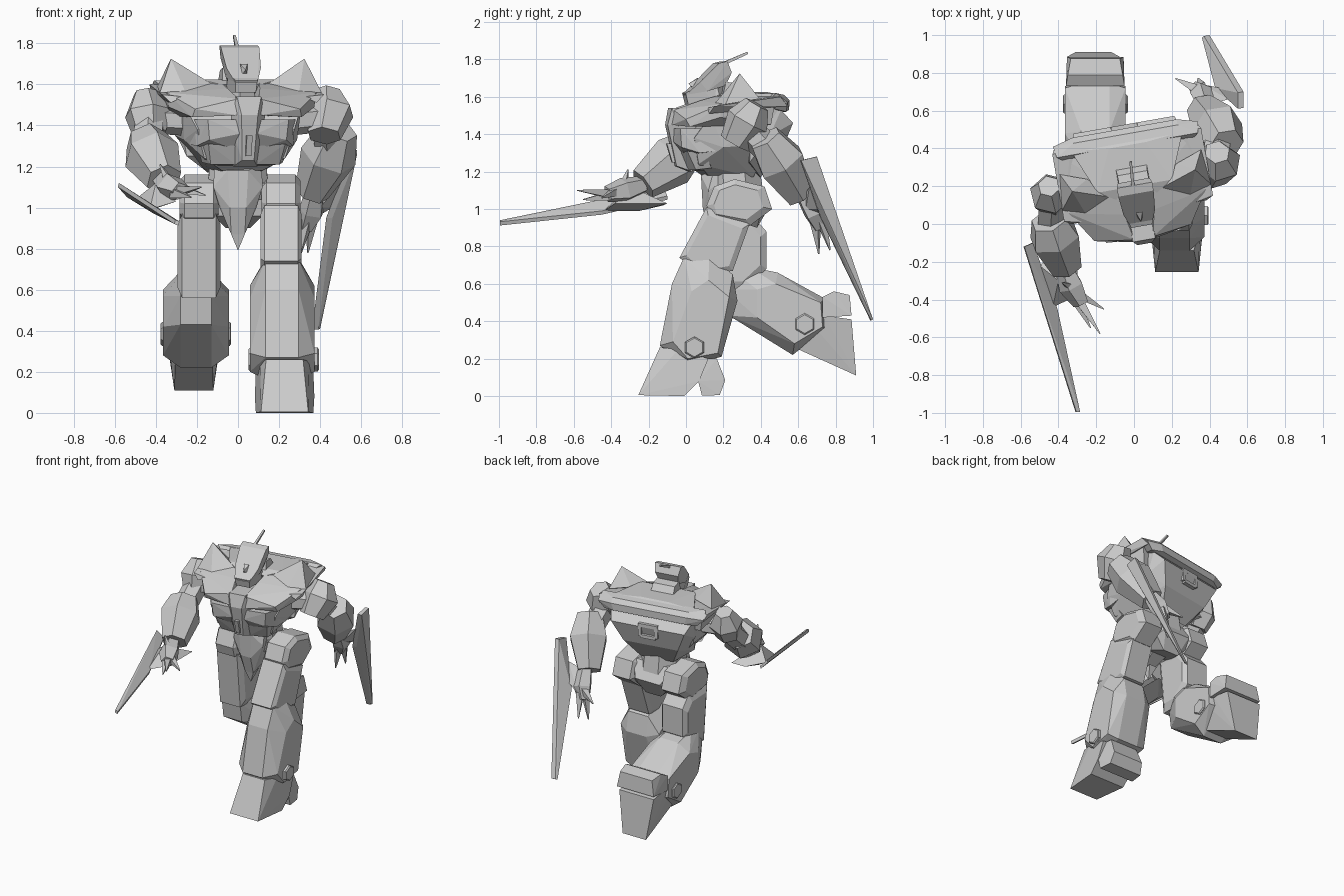
import bpy, bmesh, math
from mathutils import Vector, Matrix

grey = bpy.data.materials.new("armour_grey")
grey.diffuse_color = (0.6, 0.6, 0.6, 1)

# The upper body is turned about a vertical axis
PIVOT = Vector((0, 0.22, 0))
TURN = Matrix.Translation(PIVOT) @ Matrix.Rotation(math.radians(10), 4, 'Z') @ Matrix.Translation(-PIVOT)


def hull(name, pts, turned=False):
    """Faceted solid wrapped around a few corner points."""
    bm = bmesh.new()
    for p in pts:
        bm.verts.new(TURN @ Vector(p) if turned else Vector(p))
    bmesh.ops.convex_hull(bm, input=bm.verts[:])
    bmesh.ops.delete(bm, geom=[v for v in bm.verts if not v.link_faces], context='VERTS')
    bmesh.ops.dissolve_limit(bm, angle_limit=math.radians(2), verts=bm.verts[:], edges=bm.edges[:])
    bmesh.ops.recalc_face_normals(bm, faces=bm.faces[:])
    me = bpy.data.meshes.new(name)
    bm.to_mesh(me)
    bm.free()
    me.materials.append(grey)
    ob = bpy.data.objects.new(name, me)
    bpy.context.collection.objects.link(ob)
    return ob


def mirrored(pts):
    return pts + [(-x, y, z) for x, y, z in pts]


def both(name, pts):
    """Left and right copies on the turned upper body."""
    hull(name + "_left", pts, True)
    hull(name + "_right", [(-x, y, z) for x, y, z in pts], True)


def limb(name, stations, sides=6):
    """Rings (x, y, z, radius) strung along an axis."""
    a, b = Vector(stations[0][:3]), Vector(stations[-1][:3])
    q = (b - a).to_track_quat('Z', 'Y')
    pts = []
    for x, y, z, r in stations:
        for i in range(sides):
            t = math.tau * (i + 0.5) / sides
            pts.append(Vector((x, y, z)) + q @ Vector((r * math.cos(t), r * math.sin(t), 0)))
    return hull(name, pts)


def slab(name, profile, flank, cx, inner, outer):
    """Side profile (y, z) widened along x to a smaller flank profile (or a scale)."""
    if not isinstance(flank, list):
        my = sum(p[0] for p in profile) / len(profile)
        mz = sum(p[1] for p in profile) / len(profile)
        flank = [(my + (y - my) * flank, mz + (z - mz) * flank) for y, z in profile]
    return hull(name, [(cx + s * w, y, z) for s in (-1, 1) for w, ring in ((inner, profile), (outer, flank))
                       for y, z in ring])


def claw(name, base, tip, r):
    limb(name, [(*base, r), (*tip, 0.004)], 4)


# Torso
hull("torso_core", mirrored([(0.2, 0.03, 1.24), (0.13, 0.34, 1.17), (0.1, 0.1, 1.18), (0.24, 0, 1.38),
     (0.28, 0.15, 1.33), (0.28, 0.4, 1.35), (0.29, 0.08, 1.5), (0.3, 0.45, 1.55)]), True)
both("chest_plate", [(0.04, -0.08, 1.43), (0.2, -0.07, 1.43), (0.25, 0.03, 1.43), (0.04, -0.08, 1.36),
     (0.19, -0.06, 1.33), (0.24, 0.03, 1.3), (0.05, -0.02, 1.28), (0.05, 0.1, 1.43), (0.26, 0.12, 1.31)])
both("rib_plate", [(0.05, -0.04, 1.3), (0.19, -0.03, 1.31), (0.23, 0.06, 1.3), (0.05, 0, 1.21),
     (0.17, 0.02, 1.21), (0.2, 0.1, 1.22), (0.06, 0.14, 1.2)])
both("upper_chest", [(0.05, -0.08, 1.53), (0.26, -0.05, 1.48), (0.27, -0.03, 1.44), (0.06, -0.09, 1.45),
     (0.36, 0.12, 1.49), (0.37, 0.12, 1.56), (0.08, 0.06, 1.58), (0.36, 0.42, 1.59), (0.16, 0.42, 1.62),
     (0.1, 0.2, 1.62), (0.05, 0.4, 1.45), (0.33, 0.4, 1.45)])
hull("chest_keel", mirrored([(0.06, -0.09, 1.54), (0.085, -0.06, 1.45), (0.04, -0.11, 1.45),
     (0.03, -0.06, 1.23), (0.06, 0.02, 1.2), (0.065, -0.05, 1.34), (0.06, 0.1, 1.54)]), True)
hull("keel_slot", mirrored([(0.014, -0.11, 1.35), (0.014, -0.08, 1.25), (0.014, -0.05, 1.25), (0.014, -0.05, 1.35)]), True)
hull("top_deck", mirrored([(0.1, 0.14, 1.6), (0.2, 0.2, 1.625), (0.3, 0.44, 1.615), (0.1, 0.42, 1.625),
     (0.2, 0.2, 1.5), (0.2, 0.45, 1.5)]), True)
hull("neck_collar", mirrored([(0.085, 0.18, 1.6), (0.08, 0.2, 1.68), (0.08, 0.27, 1.67), (0.085, 0.33, 1.58)]), True)
# Upright fins on the shoulders
both("shoulder_spike", [(0.4, 0.14, 1.56), (0.33, 0.23, 1.725), (0.12, 0.16, 1.59), (0.28, 0.1, 1.56),
     (0.38, 0.33, 1.59), (0.24, 0.28, 1.61)])
both("shoulder_rim", [(0.36, 0.06, 1.51), (0.4, 0.08, 1.55), (0.4, 0.44, 1.6), (0.38, 0.48, 1.55),
     (0.3, 0.06, 1.54), (0.3, 0.46, 1.61)])
hull("back_beam", mirrored([(0.38, 0.42, 1.62), (0.39, 0.48, 1.57), (0.34, 0.48, 1.52), (0.28, 0.48, 1.61),
     (0.28, 0.51, 1.58), (0.26, 0.51, 1.53), (0.3, 0.36, 1.55)]), True)
hull("back_pack", mirrored([(0.3, 0.46, 1.53), (0.27, 0.53, 1.46), (0.2, 0.48, 1.31), (0.12, 0.38, 1.17),
     (0.28, 0.3, 1.5), (0.24, 0.3, 1.25), (0.29, 0.4, 1.39)]), True)
# Vent frame on the back
for i, (x, z, w, h) in enumerate([(0, 1.47, 0.07, 0.012), (0, 1.39, 0.055, 0.012), (-0.06, 1.43, 0.012, 0.04), (0.06, 1.43, 0.012, 0.04)]):
    hull("vent_bar_%d" % i, [(x + a * w, y, z + b * h) for a in (-1, 1) for b in (-1, 1) for y in (0.48, 0.53)], True)

# Head
limb("neck", [(0.01, 0.16, 1.5, 0.09), (0.01, 0.13, 1.66, 0.07)])
hull("helmet", mirrored([(0.095, 0.16, 1.78), (0.095, 0.205, 1.79), (0.085, 0.23, 1.73), (0.085, 0.06, 1.68),
     (0.055, -0.015, 1.61), (0.08, 0.1, 1.63), (0.07, 0.2, 1.66)]), True)
hull("jaw", mirrored([(0.055, -0.015, 1.62), (0.05, 0.0, 1.56), (0.075, 0.06, 1.66), (0.075, 0.14, 1.56),
     (0.06, 0.15, 1.66)]), True)
hull("nose_ridge", [(0.018, 0.06, 1.7), (-0.018, 0.06, 1.7), (0, 0.01, 1.67), (0.012, 0.03, 1.65), (-0.012, 0.03, 1.65)], True)
limb("antenna", [(0.0, 0.15, 1.755, 0.014), (-0.018, 0.33, 1.835, 0.009)], 4)

# Waist and pelvis
limb("waist", [(0, 0.25, 1.24, 0.15), (0, 0.27, 1.05, 0.16)], 8)
hull("pelvis", mirrored([(0.14, 0.17, 1.12), (0.16, 0.38, 1.13), (0.1, 0.45, 1.02), (0.12, 0.2, 0.96),
     (0.06, 0.38, 0.9), (0.14, 0.4, 0.98)]))
hull("crotch_plate", mirrored([(0.115, 0.15, 1.21), (0.12, 0.12, 1.1), (0.09, 0.14, 1.0), (0.033, 0.13, 0.87),
     (0.05, 0.08, 1.18), (0.1, 0.3, 1.21), (0.06, 0.28, 0.95), (0.04, 0.09, 1.0)]))
hull("crotch_tip", mirrored([(0.033, 0.13, 0.87), (0.03, 0.2, 0.88)]) + [(0, 0.15, 0.79)])

# Hip joints
for side, cx in (("left", 0.21), ("right", -0.19)):
    slab("hip_" + side, [(0.11, 1.02), (0.15, 1.12), (0.26, 1.16), (0.42, 1.12), (0.46, 1.0), (0.34, 0.91),
         (0.13, 0.95)], 0.75, cx, 0.07, 0.095)

# Forward leg
LX = 0.215
slab("thigh_left", [(0.11, 1.01), (0.34, 0.92), (0.25, 0.67), (0.08, 0.64), (-0.035, 0.74)], 0.8, LX - 0.005, 0.082, 0.1)
slab("shin_left", [(-0.01, 0.745), (0.125, 0.755), (0.25, 0.65), (0.275, 0.51), (0.19, 0.21), (0, 0.165),
     (-0.14, 0.27), (-0.075, 0.6)],
     [(0.03, 0.56), (0.12, 0.62), (0.23, 0.53), (0.17, 0.23), (0.01, 0.2), (-0.07, 0.29)], LX, 0.08, 0.157)
hull("toe_left", [(LX + 0.012 + s * w, y, z) for s in (-1, 1) for w, y, z in
     [(0.09, -0.14, 0.26), (0.115, -0.255, 0.005), (0.14, -0.01, 0), (0.145, 0.07, 0.08), (0.14, 0.12, 0.2), (0.12, -0.04, 0.25)]])
hull("heel_left", [(LX + 0.012 + s * w, y, z) for s in (-1, 1) for w, y, z in
     [(0.14, 0.065, 0.08), (0.14, 0.085, 0.003), (0.13, 0.18, 0.005), (0.12, 0.21, 0.085), (0.11, 0.165, 0.2), (0.12, 0.05, 0.2)]])

# Trailing leg
RX = -0.205
slab("thigh_right", [(0.14, 0.97), (0.36, 0.96), (0.43, 0.88), (0.43, 0.68), (0.3, 0.56), (0.18, 0.56)],
     0.75, RX + 0.015, 0.082, 0.105)
slab("shin_right", [(0.25, 0.67), (0.34, 0.69), (0.49, 0.66), (0.745, 0.52), (0.75, 0.36), (0.57, 0.22),
     (0.23, 0.43), (0.21, 0.57)],
     [(0.38, 0.57), (0.48, 0.6), (0.72, 0.5), (0.73, 0.37), (0.58, 0.28), (0.38, 0.42)], RX, 0.075, 0.16)
hull("toe_right", [(RX - 0.01 + s * w, y, z) for s in (-1, 1) for w, y, z in
     [(0.14, 0.74, 0.43), (0.14, 0.885, 0.41), (0.095, 0.91, 0.11), (0.09, 0.6, 0.25), (0.13, 0.66, 0.4)]])
hull("heel_right", [(RX + s * w, y, z) for s in (-1, 1) for w, y, z in
     [(0.155, 0.73, 0.53), (0.145, 0.79, 0.56), (0.13, 0.875, 0.54), (0.15, 0.885, 0.43), (0.155, 0.73, 0.42)]])

# Hexagonal ankle bolts
for side, cx, y, z in (("left", LX + 0.008, 0.045, 0.26), ("right", RX, 0.635, 0.385)):
    for s in (-1, 1):
        limb("bolt_%s_%s" % (side, "outer" if s > 0 else "inner"),
             [(cx + s * 0.09, y, z, 0.058), (cx + s * 0.165, y, z, 0.058), (cx + s * 0.172, y, z, 0.05)])

# Left arm, swung back
limb("shoulder_left", [(0.44, 0.38, 1.56, 0.07), (0.45, 0.33, 1.47, 0.12), (0.42, 0.26, 1.35, 0.085)])
limb("shoulder_pin_left", [(0.25, 0.26, 1.42, 0.07), (0.42, 0.31, 1.44, 0.07)])
limb("upper_arm_left", [(0.43, 0.34, 1.42, 0.08), (0.45, 0.48, 1.27, 0.075)])
limb("forearm_left", [(0.49, 0.42, 1.38, 0.095), (0.44, 0.51, 1.25, 0.14), (0.36, 0.615, 1.07, 0.085)])
limb("palm_left", [(0.38, 0.63, 1.08, 0.05), (0.36, 0.69, 0.98, 0.065), (0.33, 0.72, 0.9, 0.04)], 5)
hull("hand_guard_left", [(0.34, 0.62, 1.05), (0.5, 0.66, 1.12), (0.46, 0.72, 1.0), (0.36, 0.74, 0.94), (0.4, 0.64, 1.0)])
claw("claw_left_1", (0.34, 0.69, 0.95), (0.3, 0.71, 0.76), 0.035)
claw("claw_left_2", (0.36, 0.72, 0.95), (0.34, 0.77, 0.78), 0.035)
claw("claw_left_3", (0.34, 0.71, 0.97), (0.22, 0.77, 0.92), 0.035)

# Right arm, reaching forward
limb("shoulder_right", [(-0.45, 0.2, 1.56, 0.06), (-0.44, 0.16, 1.46, 0.115), (-0.43, 0.12, 1.36, 0.085)])
limb("shoulder_pin_right", [(-0.25, 0.18, 1.42, 0.07), (-0.42, 0.16, 1.43, 0.07)])
limb("upper_arm_right", [(-0.43, 0.15, 1.42, 0.08), (-0.44, 0, 1.28, 0.08)])
limb("forearm_right", [(-0.45, 0.02, 1.33, 0.1), (-0.42, -0.07, 1.255, 0.14), (-0.36, -0.23, 1.135, 0.09)])
limb("palm_right", [(-0.37, -0.23, 1.13, 0.05), (-0.33, -0.33, 1.1, 0.07), (-0.28, -0.42, 1.08, 0.045)], 5)
hull("hand_guard_right", [(-0.3, -0.1, 1.03), (-0.4, -0.12, 1.02), (-0.5, -0.22, 1.04), (-0.43, -0.44, 0.99),
     (-0.3, -0.38, 1.03), (-0.4, -0.3, 1.12), (-0.42, -0.25, 0.99)])
claw("claw_right_1", (-0.3, -0.39, 1.08), (-0.18, -0.58, 1.1), 0.035)
claw("claw_right_2", (-0.31, -0.4, 1.07), (-0.23, -0.55, 1.05), 0.035)
claw("claw_right_3", (-0.32, -0.34, 1.1), (-0.38, -0.31, 1.21), 0.035)
claw("claw_right_4", (-0.28, -0.38, 1.09), (-0.16, -0.45, 1.06), 0.03)


def blade(name, edge, offset):
    """Long thin blade: outline plus a small thickness."""
    hull(name, edge + [tuple(Vector(p) + Vector(offset)) for p in edge])


# Arm blades
blade("blade_left", [(0.55, 0.61, 1.26), (0.55, 0.695, 1.28), (0.37, 0.995, 0.41), (0.36, 0.985, 0.405),
      (0.43, 0.72, 0.95)], (0.03, 0.005, 0.0))
blade("blade_right", [(-0.585, -0.12, 1.1), (-0.54, -0.1, 1.05), (-0.41, -0.45, 0.97), (-0.29, -0.995, 0.912),
      (-0.31, -0.995, 0.92), (-0.46, -0.45, 1.01)], (0.005, 0.0, 0.02))
